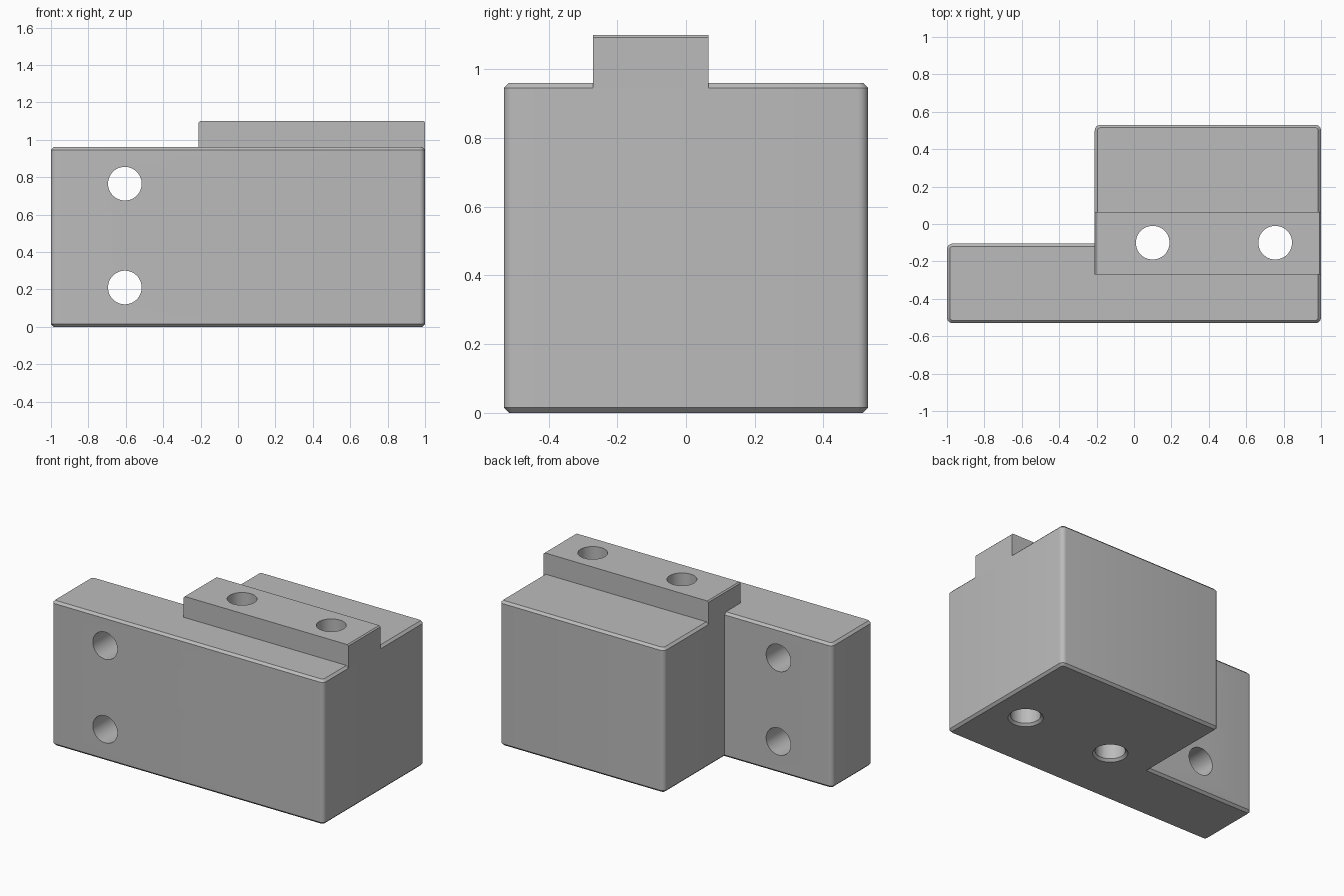
import bpy, bmesh, math
from mathutils import Matrix, Vector

cube = bpy.data.objects.get("Cube")
if cube:
    bpy.data.objects.remove(cube, do_unlink=True)

grey = bpy.data.materials.new("plain grey")
grey.use_nodes = True
grey.diffuse_color = (0.5, 0.5, 0.5, 1)
grey.node_tree.nodes["Principled BSDF"].inputs["Base Color"].default_value = (0.5, 0.5, 0.5, 1)

BODY_TOP, RAIL_TOP = 0.96, 1.10
STEP_X, STEP_Y, DEPTH = -0.21, -0.105, 0.53


def make_object(name, bm):
    bmesh.ops.recalc_face_normals(bm, faces=bm.faces)
    mesh = bpy.data.meshes.new(name)
    bm.to_mesh(mesh)
    bm.free()
    mesh.materials.append(grey)
    obj = bpy.data.objects.new(name, mesh)
    bpy.context.collection.objects.link(obj)
    return obj


def prism(points, z0, z1):
    bm = bmesh.new()
    face = bm.faces.new([bm.verts.new((x, y, z0)) for x, y in points])
    top = bmesh.ops.extrude_face_region(bm, geom=[face])["geom"]
    bmesh.ops.translate(bm, vec=(0, 0, z1 - z0),
                        verts=[v for v in top if isinstance(v, bmesh.types.BMVert)])
    bmesh.ops.recalc_face_normals(bm, faces=bm.faces)
    return bm


def bevel(bm, edges, offset, segments):
    bmesh.ops.bevel(bm, geom=edges, offset=offset, segments=segments,
                    profile=0.5, affect='EDGES', clamp_overlap=True)


# L-shaped body: round the outer upright edges, then chamfer both rims
bm = prism([(-1, -DEPTH), (1, -DEPTH), (1, DEPTH), (STEP_X, DEPTH),
            (STEP_X, STEP_Y), (-1, STEP_Y)], 0, BODY_TOP)
inner = Vector((STEP_X, STEP_Y))
bevel(bm, [e for e in bm.edges
           if abs(e.verts[0].co.z - e.verts[1].co.z) > 0.5
           and (e.verts[0].co.xy - inner).length > 0.01], 0.03, 6)
bevel(bm, [e for e in bm.edges
           if abs(e.verts[0].co.z - e.verts[1].co.z) < 0.01], 0.015, 1)
body = make_object("mount_block", bm)

# Raised rail, with its short top edges chamfered
bm = prism([(STEP_X, -0.27), (1, -0.27), (1, 0.065), (STEP_X, 0.065)], 0.945, RAIL_TOP)
bevel(bm, [e for e in bm.edges
           if all(v.co.z > 1 for v in e.verts)
           and abs(e.verts[0].co.x - e.verts[1].co.x) < 0.01], 0.008, 1)
rail = make_object("rail", bm)

# Drills for the bolt holes
holes = bmesh.new()


def drill(position, length, radius, tip=None, turn=0):
    place = Matrix.Translation(position) @ Matrix.Rotation(turn, 4, 'X')
    bmesh.ops.create_cone(holes, cap_ends=True, segments=48, radius1=radius,
                          radius2=tip or radius, depth=length, matrix=place)


for z in (0.21, 0.765):
    drill((-0.605, -0.3, z), 1, 0.09, turn=math.pi / 2)
for x in (0.1, 0.755):
    drill((x, -0.1, 0.6), 2, 0.09)
drills = make_object("hole_drills", holes)

# Countersinks under the vertical holes
holes = bmesh.new()
for x in (0.1, 0.755):
    drill((x, -0.1, 0), 0.04, 0.125, 0.085)
sinks = make_object("countersink_drills", holes)

for target in (body, rail):
    for cutter in (drills, sinks):
        mod = target.modifiers.new("holes", 'BOOLEAN')
        mod.object, mod.operation, mod.solver = cutter, 'DIFFERENCE', 'EXACT'
        mod.use_self = True

# Bake the cuts and shade the curved walls smoothly
for obj in (body, rail):
    bpy.ops.object.select_all(action='DESELECT')
    obj.select_set(True)
    bpy.context.view_layer.objects.active = obj
    for mod in list(obj.modifiers):
        bpy.ops.object.modifier_apply(modifier=mod.name)
    bpy.ops.object.shade_smooth_by_angle(angle=math.radians(30))

for cutter in (drills, sinks):
    bpy.data.objects.remove(cutter, do_unlink=True)
